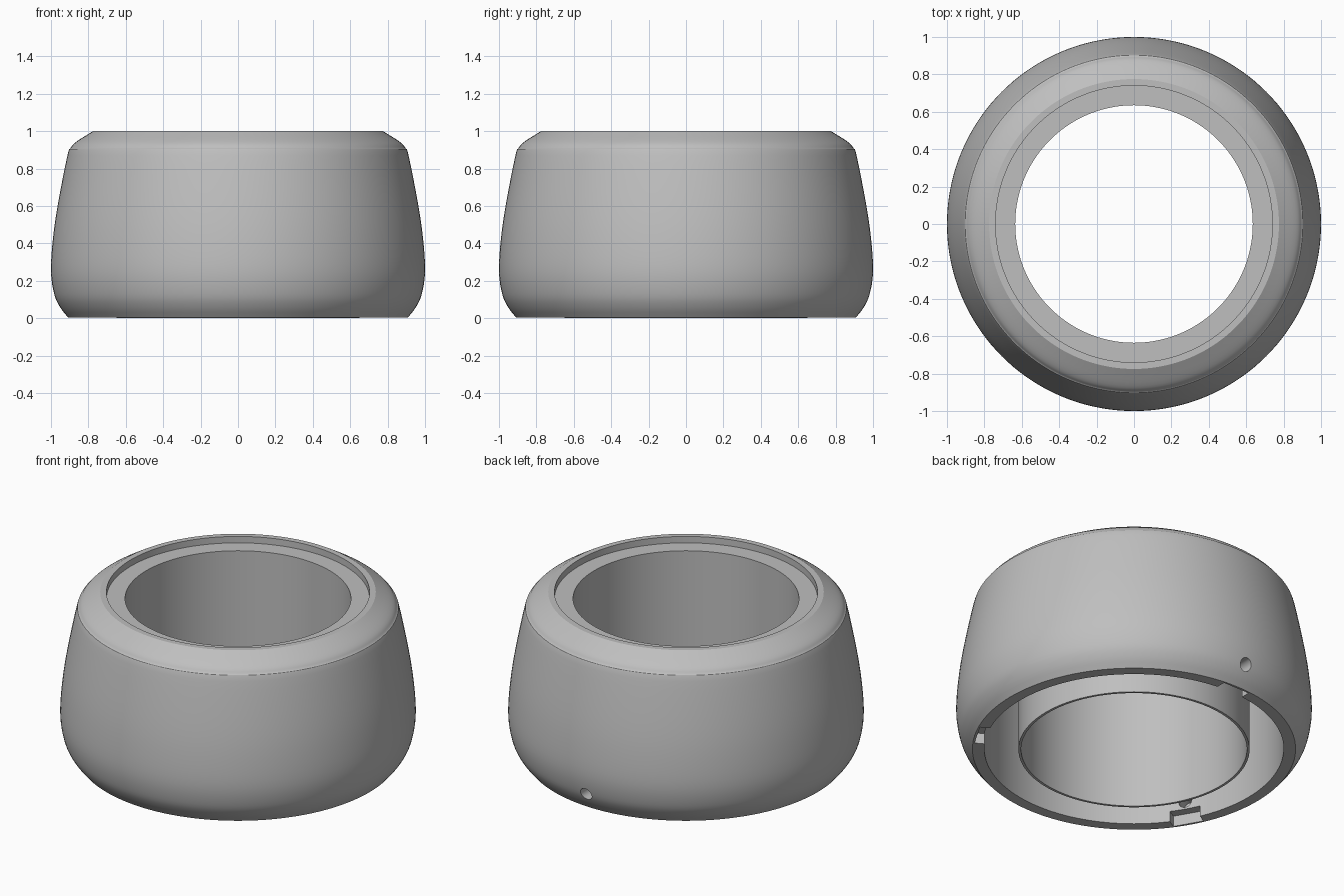
import bpy, bmesh, math
from mathutils import Matrix, Vector

cube = bpy.data.objects.get("Cube")
if cube:
    bpy.data.objects.remove(cube, do_unlink=True)

SEGMENTS = 144
TAB_ANGLES = (90, 210, 330)

grey = bpy.data.materials.new("light_grey")
grey.use_nodes = True
colour = (0.52, 0.52, 0.52, 1)
grey.diffuse_color = colour
grey.node_tree.nodes["Principled BSDF"].inputs["Base Color"].default_value = colour


def make_object(name, bm):
    bmesh.ops.recalc_face_normals(bm, faces=bm.faces)
    mesh = bpy.data.meshes.new(name)
    bm.to_mesh(mesh)
    bm.free()
    mesh.materials.append(grey)
    obj = bpy.data.objects.new(name, mesh)
    bpy.context.collection.objects.link(obj)
    return obj


def smooth_curve(points, steps):
    """Catmull-Rom curve through (radius, height) points."""
    pts = [Vector(p) for p in points]
    pts = [2 * pts[0] - pts[1]] + pts + [2 * pts[-1] - pts[-2]]
    out = []
    for a, b, c, d in zip(pts, pts[1:], pts[2:], pts[3:]):
        for i in range(steps):
            t = i / steps
            out.append(0.5 * (2 * b + (c - a) * t + (2 * a - 5 * b + 4 * c - d) * t ** 2
                              + (3 * b - a - 3 * c + d) * t ** 3))
    return out + [pts[-2]]


def lathe(name, profile):
    """Revolve a closed profile around z."""
    bm = bmesh.new()
    rings = []
    for s in range(SEGMENTS):
        a = math.tau * s / SEGMENTS
        rings.append([bm.verts.new((r * math.cos(a), r * math.sin(a), z)) for r, z in profile])
    n = len(profile)
    for s, ring in enumerate(rings):
        nxt = rings[(s + 1) % SEGMENTS]
        for i in range(n):
            j = (i + 1) % n
            bm.faces.new((ring[i], nxt[i], nxt[j], ring[j]))
    return make_object(name, bm)


# Hollow ring: bulged outer wall, recessed top, thin inner tube, open underside
outer = smooth_curve([(0.909, 0.004), (0.952, 0.06), (0.983, 0.13), (1.0, 0.25), (0.99, 0.42),
                      (0.963, 0.61), (0.912, 0.87), (0.895, 0.91), (0.865, 0.943),
                      (0.775, 1.0)], 4)
inside = [(0.74, 1.0), (0.74, 0.96), (0.635, 0.96), (0.635, 0.0),
          (0.65, 0.0), (0.65, 0.88), (0.842, 0.88), (0.842, 0.004)]
body = lathe("hollow_ring", [tuple(p) for p in outer] + inside)


# Cutters: a wide pocket and a radial screw hole at each of three places
def cut(cutter):
    cutter.hide_render = True
    mod = body.modifiers.new("cut", "BOOLEAN")
    mod.operation = "DIFFERENCE"
    mod.solver = "EXACT"
    mod.object = cutter
    return cutter


cutters = []
for angle in TAB_ANGLES:
    turn = Matrix.Rotation(math.radians(angle), 4, "Z")

    bm = bmesh.new()
    bmesh.ops.create_cube(bm, size=1, matrix=turn @ Matrix.Translation((0.845, 0, 0.015))
                          @ Matrix.Diagonal((0.1, 0.18, 0.11, 1)))
    cutters.append(cut(make_object("pocket_cutter", bm)))

    # Only the rear hole passes right through the wall
    end = 1.1 if angle == 90 else 0.93
    start = 0.78
    bm = bmesh.new()
    bmesh.ops.create_cone(bm, cap_ends=True, segments=32, radius1=0.038, radius2=0.038,
                          depth=end - start,
                          matrix=turn @ Matrix.Translation(((start + end) / 2, 0, 0.12))
                          @ Matrix.Rotation(math.pi / 2, 4, "Y"))
    cutters.append(cut(make_object("hole_cutter", bm)))

# Bake the cuts and remove the cutters
bpy.context.view_layer.update()
evaluated = body.evaluated_get(bpy.context.evaluated_depsgraph_get())
baked = bpy.data.meshes.new_from_object(evaluated)
body.modifiers.clear()
body.data = baked
for c in cutters:
    bpy.data.objects.remove(c, do_unlink=True)

# Smooth shading with crisp edges
bpy.ops.object.select_all(action="DESELECT")
body.select_set(True)
bpy.context.view_layer.objects.active = body
bpy.ops.object.shade_smooth_by_angle(angle=math.radians(28))
